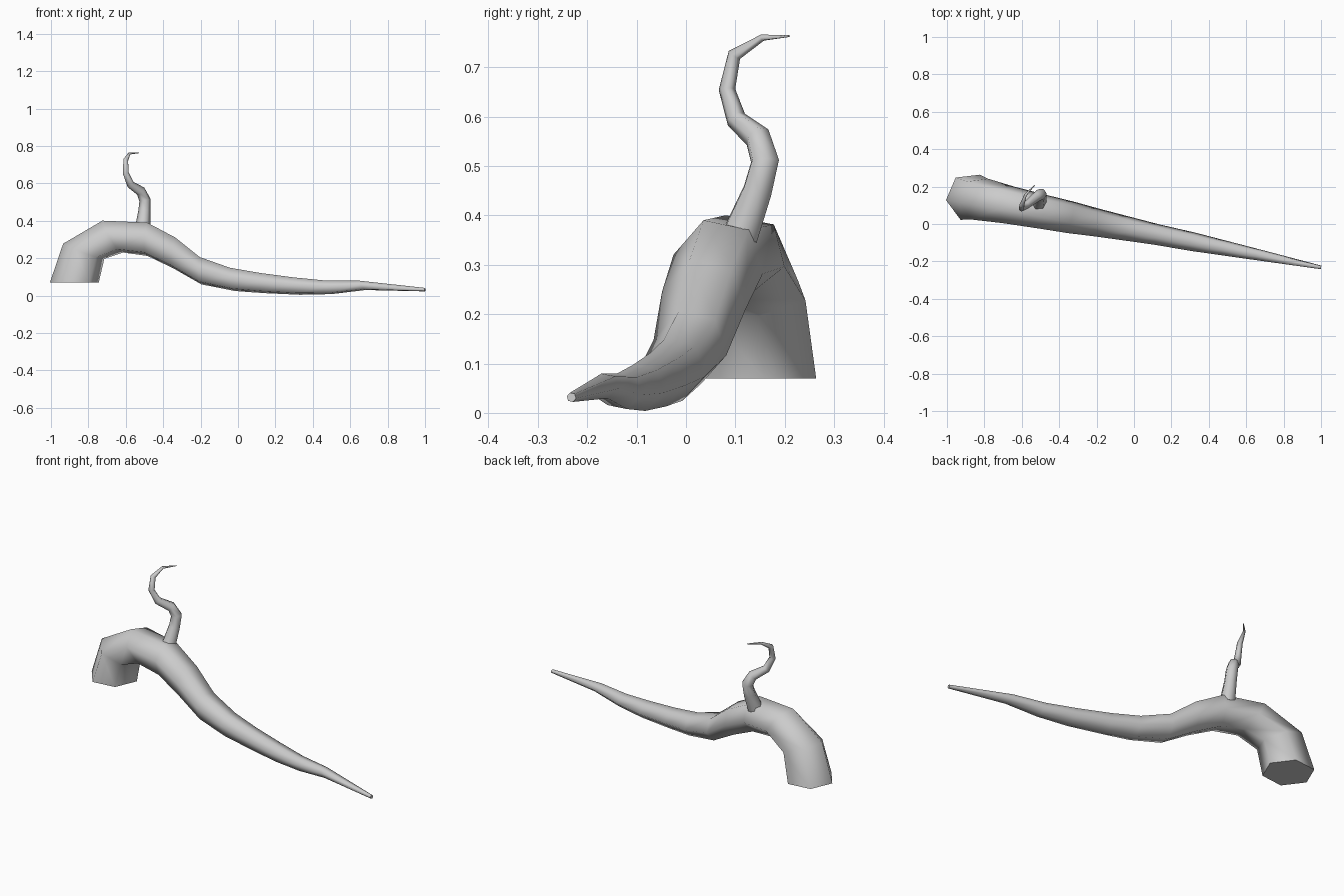
import bpy, bmesh
from math import cos, sin, radians, tau
from mathutils import Vector

cube = bpy.data.objects.get("Cube")
if cube:
    bpy.data.objects.remove(cube)

SIDES = 6
grey = bpy.data.materials.new("plain_grey")
grey.use_nodes = True
colour = (0.6, 0.6, 0.6, 1)
grey.diffuse_color = colour
grey.node_tree.nodes["Principled BSDF"].inputs["Base Color"].default_value = colour


def loft(name, rings, twist=0.0):
    """Skin a tube over rings given as (centre, up axis, side axis), with flat caps."""
    bm = bmesh.new()
    loops = []
    for centre, up, side in rings:
        angles = [twist + tau * k / SIDES for k in range(SIDES)]
        loops.append([bm.verts.new(centre + up * cos(a) + side * sin(a)) for a in angles])
    for a, b in zip(loops, loops[1:]):
        for k in range(SIDES):
            n = (k + 1) % SIDES
            bm.faces.new((a[k], a[n], b[n], b[k])).smooth = True
    for end in (loops[0], loops[-1]):
        cap = bm.faces.new(end)
        for edge in cap.edges:
            edge.smooth = False
    bmesh.ops.recalc_face_normals(bm, faces=bm.faces)
    mesh = bpy.data.meshes.new(name)
    bm.to_mesh(mesh)
    bm.free()
    mesh.materials.append(grey)
    obj = bpy.data.objects.new(name, mesh)
    bpy.context.collection.objects.link(obj)
    return obj


# Main root: upper and lower outline points (x, z) of each ring
outline = [
    ((-1.0, .07), (-.75, .07)), ((-.93, .278), (-.72, .195)),
    ((-.72, .402), (-.62, .228)), ((-.48, .392), (-.49, .21)),
    ((-.33, .312), (-.35, .143)), ((-.2, .207), (-.2, .058)),
    ((-.04, .15), (-.02, .023)), ((.12, .122), (.13, .012)),
    ((.3, .098), (.33, .003)), ((.47, .081), (.5, .007)),
    ((.65, .08), (.68, .029)), ((1.0, .041), (1.0, .022)),
]
SLOPE = -.2
heading = Vector((1, SLOPE, 0))
across = Vector((-SLOPE, 1, 0)).normalized()
rings = []
for (tx, tz), (bx, bz) in outline:
    mid = (tx + bx) / 2
    centre = Vector((mid, -.032 + SLOPE * mid, (tz + bz) / 2))
    up = heading * ((tx - bx) / 2) + Vector((0, 0, (tz - bz) / 2))
    rings.append((centre, up * 1.03, across * up.length * 1.03))
loft("main_root", rings, radians(-18))

# Curling shoot: centre point and radius along its path
shoot = [
    (-.51, .11, .36, .041), (-.5, .145, .45, .033), (-.497, .16, .51, .031),
    (-.52, .145, .558, .027), (-.575, .102, .594, .021), (-.6, .083, .655, .017),
    (-.6, .098, .725, .014), (-.58, .155, .76, .007), (-.53, .209, .763, .002),
]
points = [Vector(p[:3]) for p in shoot]
rings = []
side = Vector((0, 1, 0))
for i, p in enumerate(points):
    tangent = (points[min(i + 1, len(points) - 1)] - points[max(i - 1, 0)]).normalized()
    # Carry the previous side axis along so the tube does not twist
    side = (side - tangent * side.dot(tangent)).normalized()
    radius = shoot[i][3]
    rings.append((p, tangent.cross(side) * radius, side * radius))
loft("curling_shoot", rings)
